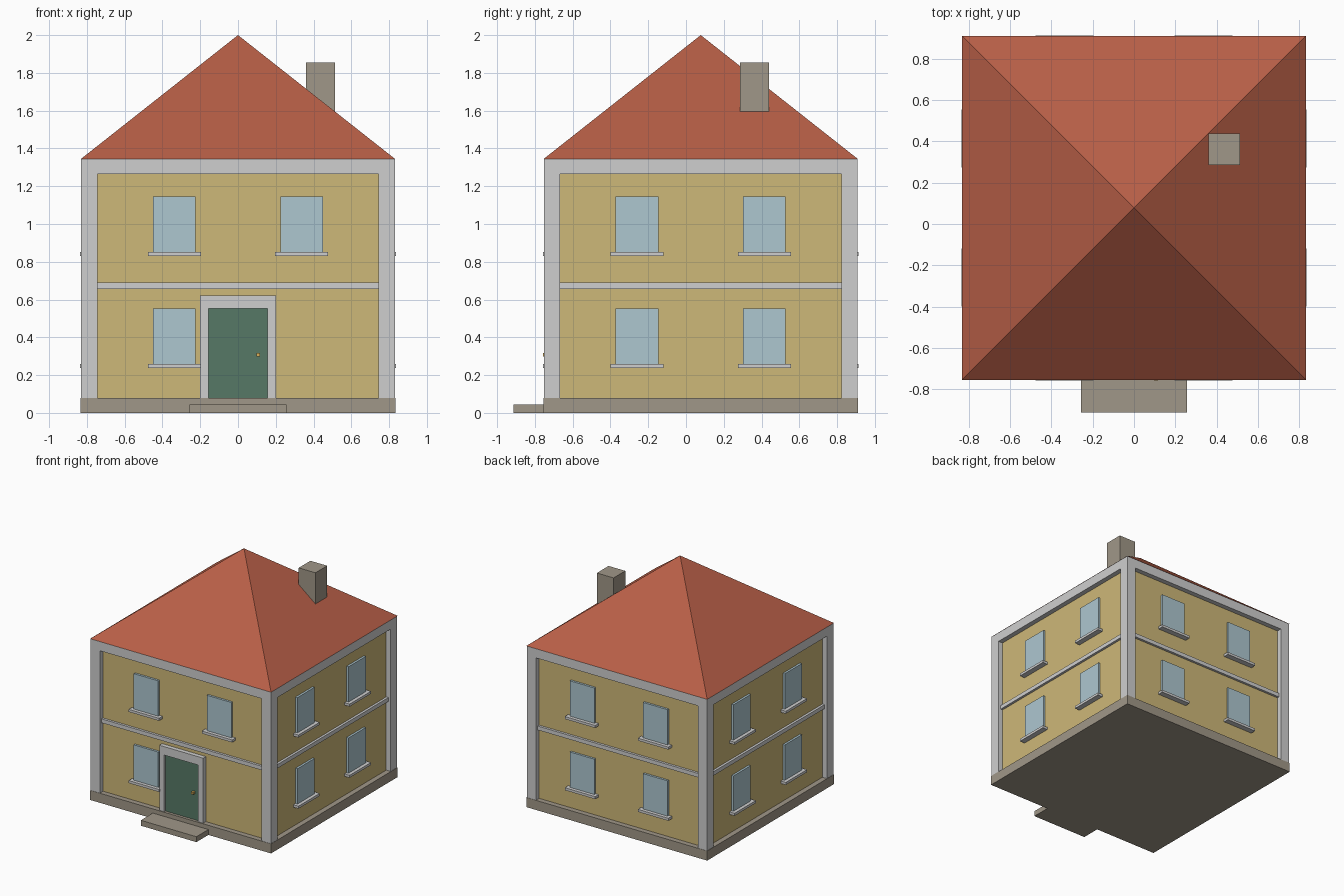
import bpy, bmesh, math
from mathutils import Matrix, Vector

if "Cube" in bpy.data.objects:
    bpy.data.objects.remove(bpy.data.objects["Cube"])

CY = 0.078      # y of the house centre
HALF = 0.831    # outer half width of the frame
WALL = 0.79     # half width to the recessed wall
INNER = 0.745   # half width of the visible wall panel


def material(name, rgb):
    m = bpy.data.materials.new(name)
    lin = [((c / 255 + 0.055) / 1.055) ** 2.4 for c in rgb]
    m.diffuse_color = (*lin, 1)
    m.use_nodes = True
    m.node_tree.nodes["Principled BSDF"].inputs["Base Color"].default_value = m.diffuse_color
    return m


YELLOW = material("yellow plaster", (206, 184, 120))
WHITE = material("pale grey trim", (207, 207, 207))
RED = material("red roof", (184, 95, 71))
STONE = material("grey stone", (160, 151, 136))
GLASS = material("blue glass", (174, 199, 208))
GREEN = material("green door", (86, 121, 102))
BRASS = material("brass", (218, 176, 90))


def finish(name, bm, mat):
    bmesh.ops.recalc_face_normals(bm, faces=bm.faces)
    me = bpy.data.meshes.new(name)
    bm.to_mesh(me)
    bm.free()
    me.materials.append(mat)
    ob = bpy.data.objects.new(name, me)
    bpy.context.collection.objects.link(ob)
    return ob


def box(name, x, y, z, mat, matrix=None):
    """Box from (min, max) pairs, optionally transformed."""
    bm = bmesh.new()
    bmesh.ops.create_cube(bm, size=1)
    for v in bm.verts:
        v.co = Vector([r[0] if c < 0 else r[1] for c, r in zip(v.co, (x, y, z))])
    if matrix:
        bm.transform(matrix)
    return finish(name, bm, mat)


def on_wall(name, side, u, z, depth, mat, back=0.02):
    """Box standing out of one wall: side 0 front, then right, back, left."""
    turn = Matrix.Translation((0, CY, 0)) @ Matrix.Rotation(side * math.pi / 2, 4, 'Z')
    return box(name, u, (-WALL - depth, -WALL + back), z, mat, turn)


def window(side, centre, z):
    on_wall("window", side, (centre - 0.113, centre + 0.113), (z, z + 0.3), 0.018, GLASS)
    on_wall("window_sill", side, (centre - 0.14, centre + 0.14), (z - 0.015, z + 0.006), 0.046, WHITE)


# Plinth, doorstep and wall core
E = 0.8335
box("plinth", (-E, E), (CY - E, CY + E), (0, 0.08), STONE)
box("doorstep", (-0.256, 0.256), (-0.913, CY - E + 0.02), (0, 0.045), STONE)
box("walls", (-WALL, WALL), (CY - WALL, CY + WALL), (0.07, 1.34), YELLOW)

# Corner posts
for sx in (-1, 1):
    for sy in (-1, 1):
        box("corner_post", sorted((sx * INNER, sx * HALF)),
            sorted((CY + sy * INNER, CY + sy * HALF)), (0.08, 1.344), WHITE)

# Beams, floor bands and windows on all four sides
for side in range(4):
    on_wall("eaves_beam", side, (-INNER, INNER), (1.265, 1.344), HALF - WALL, WHITE)
    on_wall("floor_band", side, (-INNER, INNER), (0.657, 0.69), 0.02, WHITE)
    for centre in (-0.337, 0.337):
        for z in (0.252, 0.845):
            if not (side == 0 and centre > 0 and z < 0.5):
                window(side, centre, z)

# Door with surround and knob
for u in ((-0.202, -0.157), (0.157, 0.202)):
    on_wall("door_jamb", 0, u, (0.08, 0.622), 0.036, WHITE)
on_wall("door_lintel", 0, (-0.157, 0.157), (0.552, 0.622), 0.036, WHITE)
on_wall("door", 0, (-0.157, 0.157), (0.08, 0.552), 0.02, GREEN)
on_wall("door_knob", 0, (0.098, 0.117), (0.298, 0.317), 0.046, BRASS, back=0)

# Pyramid roof
bm = bmesh.new()
R = 0.8335
base = [bm.verts.new((sx * R, CY + sy * R, 1.343)) for sx, sy in ((-1, -1), (1, -1), (1, 1), (-1, 1))]
apex = bm.verts.new((0, CY, 2.0))
bm.faces.new(base[::-1])
for i in range(4):
    bm.faces.new((base[i], base[(i + 1) % 4], apex))
finish("roof", bm, RED)

# Chimney
box("chimney", (0.36, 0.514), (0.285, 0.439), (1.45, 1.855), STONE)
